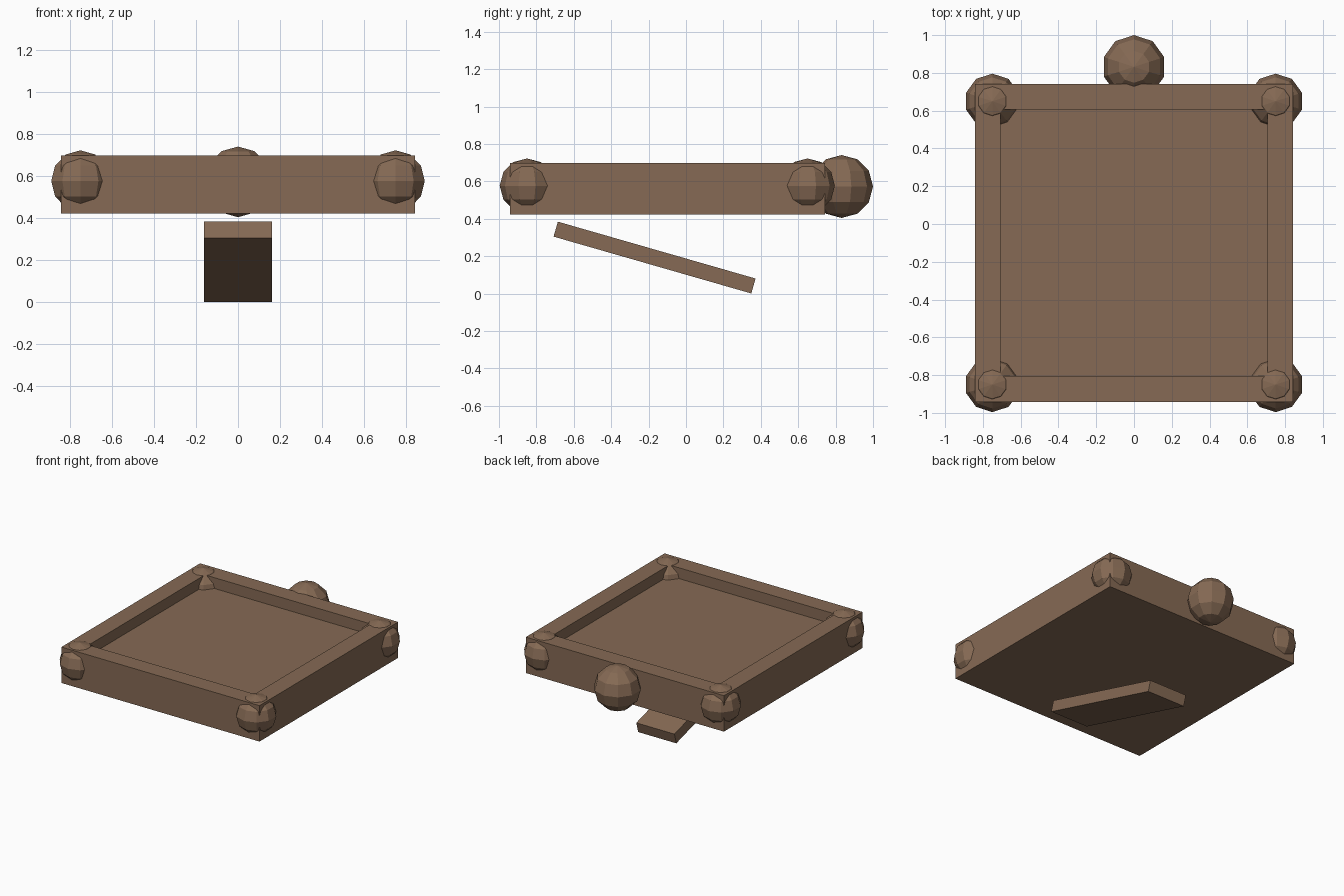
import bpy, bmesh, math
from mathutils import Matrix, Vector

if "Cube" in bpy.data.objects:
    bpy.data.objects.remove(bpy.data.objects["Cube"])

wood = bpy.data.materials.new("brown_wood")
wood.diffuse_color = (0.238, 0.144, 0.089, 1)
wood.use_nodes = True
wood.node_tree.nodes["Principled BSDF"].inputs["Base Color"].default_value = wood.diffuse_color


def finish(name, bm):
    mesh = bpy.data.meshes.new(name)
    bm.to_mesh(mesh)
    bm.free()
    mesh.materials.append(wood)
    ob = bpy.data.objects.new(name, mesh)
    bpy.context.collection.objects.link(ob)
    return ob


def box(size):
    bm = bmesh.new()
    bmesh.ops.create_cube(bm, size=1)
    bmesh.ops.scale(bm, vec=Vector(size), verts=bm.verts)
    return bm


def ball(name, centre, radius):
    bm = bmesh.new()
    bmesh.ops.create_uvsphere(bm, u_segments=10, v_segments=6, radius=radius)
    # turn the ball so that one equator corner points along y
    v = max(bm.verts, key=lambda p: p.co.xy.length)
    turn = math.pi / 2 - math.atan2(v.co.y, v.co.x)
    bmesh.ops.rotate(bm, verts=bm.verts, matrix=Matrix.Rotation(turn, 3, 'Z'))
    finish(name, bm).location = centre


# frame with a recessed panel
bm = box((1.684, 1.684, 0.276))
bm.faces.ensure_lookup_table()
top = max(bm.faces, key=lambda f: f.calc_center_median().z)
bmesh.ops.inset_region(bm, faces=[top], thickness=0.193)
bmesh.ops.inset_region(bm, faces=[top], thickness=0.0, depth=0.0)
bmesh.ops.translate(bm, vec=(0, 0, -0.083), verts=top.verts)
finish("frame", bm).location = (0, -0.1, 0.561)

# corner balls
for x, side in ((-0.75, "left"), (0.75, "right")):
    for y, end in ((-0.85, "front"), (0.65, "back")):
        ball(f"corner_ball_{end}_{side}", (x, y, 0.577), 0.146)

# large ball on the back edge
ball("back_ball", (0, 0.832, 0.573), 0.168)

# tilted support plank underneath
plank = finish("support_plank", box((0.324, 1.1, 0.083)))
plank.location = (0, -0.168, 0.193)
plank.rotation_euler.x = -0.28
